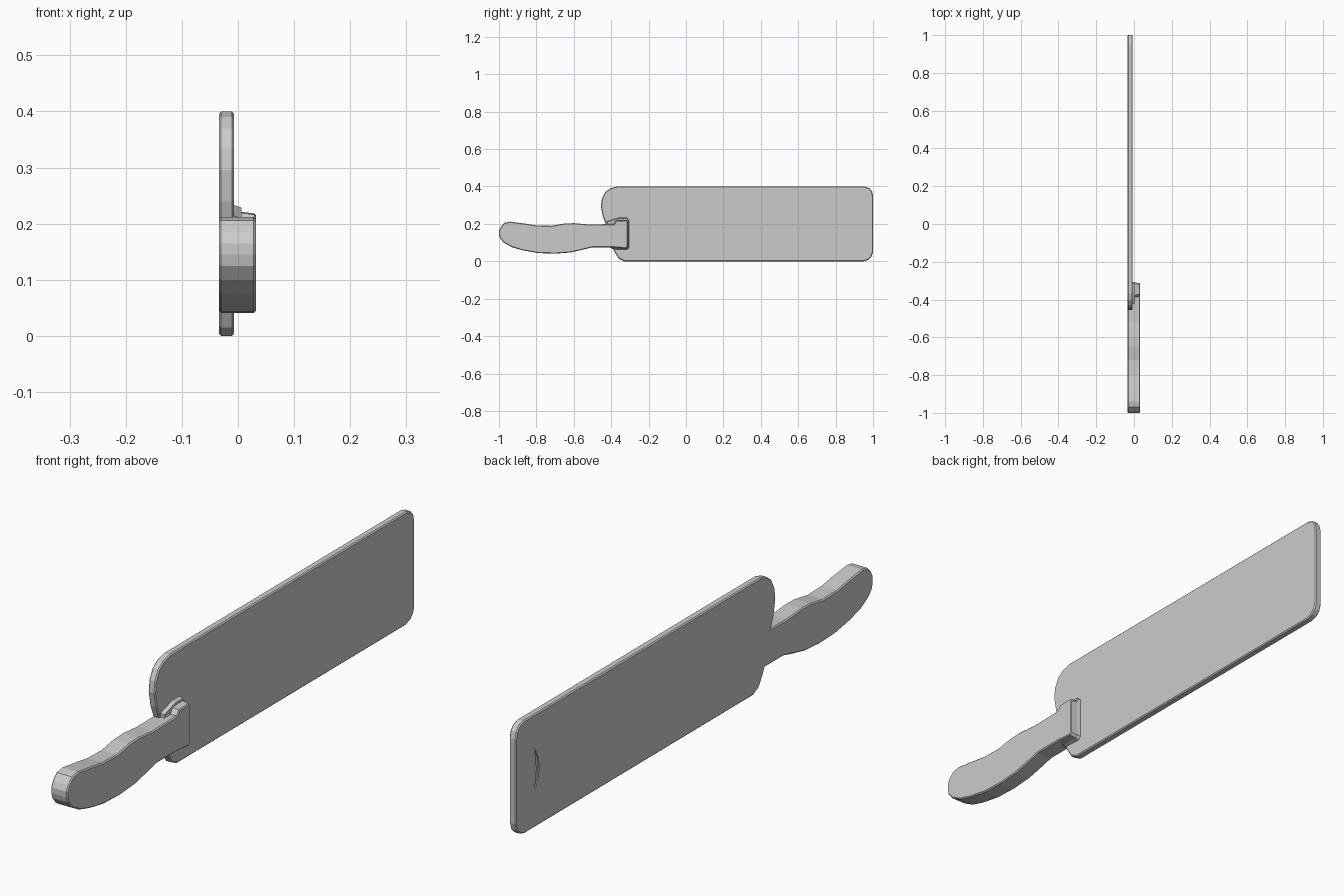
import bpy, bmesh
from mathutils import Vector

cube = bpy.data.objects.get("Cube")
if cube:
    bpy.data.objects.remove(cube, do_unlink=True)

grey = bpy.data.materials.new("plain grey")
grey.use_nodes = True
colour = (0.6, 0.6, 0.6, 1)
grey.diffuse_color = colour
grey.node_tree.nodes["Principled BSDF"].inputs["Base Color"].default_value = colour

BACK = -0.034


def slab(name, outline, x0, x1, bevel=0.0, taper=1.0):
    """Extrude a (y, z) outline along x; taper shrinks the +x end."""
    bm = bmesh.new()
    n = len(outline)
    mid = sum((Vector(p) for p in outline), Vector((0, 0))) / n
    near = [bm.verts.new((x0, y, z)) for y, z in outline]
    far = []
    for p in outline:
        q = mid + (Vector(p) - mid) * taper
        far.append(bm.verts.new((x1, q.x, q.y)))
    bm.faces.new(near)
    bm.faces.new(far[::-1])
    for i in range(n):
        j = (i + 1) % n
        bm.faces.new((near[j], near[i], far[i], far[j]))
    bmesh.ops.recalc_face_normals(bm, faces=bm.faces)
    mesh = bpy.data.meshes.new(name)
    bm.to_mesh(mesh)
    bm.free()
    mesh.materials.append(grey)
    obj = bpy.data.objects.new(name, mesh)
    bpy.context.collection.objects.link(obj)
    if bevel:
        mod = obj.modifiers.new("edge", 'BEVEL')
        mod.width = bevel
        mod.segments = 1
        mod.limit_method = 'ANGLE'
        mod.angle_limit = 1.0
    return obj


# Broad blade with a rounded heel and clipped tip corners
blade = slab("blade", [
    (-0.33, 0.0), (0.95, 0.0), (0.975, 0.008), (0.992, 0.024), (1.0, 0.05),
    (1.0, 0.35), (0.994, 0.375), (0.98, 0.392), (0.955, 0.4),
    (-0.37, 0.4), (-0.405, 0.39), (-0.432, 0.37), (-0.45, 0.335), (-0.455, 0.295),
    (-0.445, 0.24), (-0.43, 0.2), (-0.40, 0.09), (-0.385, 0.055), (-0.36, 0.015),
], BACK, -0.007, 0.004)

# Shallow crescent groove on the back of the blade near the tip
groove = slab("groove_cutter", [
    (0.895, 0.13), (0.875, 0.17), (0.87, 0.205), (0.875, 0.24), (0.895, 0.28),
    (0.885, 0.205)], BACK - 0.01, BACK + 0.004)
groove.hide_render = True
groove.hide_set(True)
cut = blade.modifiers.new("groove", 'BOOLEAN')
cut.operation = 'DIFFERENCE'
cut.object = groove

# Curved handle, flush with the back of the blade
slab("handle", [
    (-1.0, 0.145), (-0.995, 0.125), (-0.975, 0.1), (-0.93, 0.075), (-0.87, 0.058),
    (-0.79, 0.044), (-0.7, 0.041), (-0.62, 0.047), (-0.56, 0.06), (-0.5, 0.075),
    (-0.33, 0.075), (-0.33, 0.2), (-0.52, 0.197), (-0.6, 0.204), (-0.65, 0.202),
    (-0.72, 0.19), (-0.8, 0.192), (-0.87, 0.203), (-0.94, 0.212), (-0.97, 0.206),
    (-0.99, 0.185), (-1.0, 0.165),
], BACK, 0.032, 0.004)

# Stepped bolster that joins the handle to the blade
slab("bolster_base", [
    (-0.385, 0.063), (-0.315, 0.06), (-0.305, 0.07), (-0.305, 0.225),
    (-0.315, 0.235), (-0.36, 0.235), (-0.425, 0.215), (-0.42, 0.08)],
    -0.012, 0.006, taper=0.93)
slab("bolster_cap", [
    (-0.385, 0.07), (-0.318, 0.065), (-0.31, 0.075), (-0.31, 0.212),
    (-0.318, 0.222), (-0.375, 0.22), (-0.388, 0.2)],
    0.0, 0.032, 0.003, taper=0.94)
